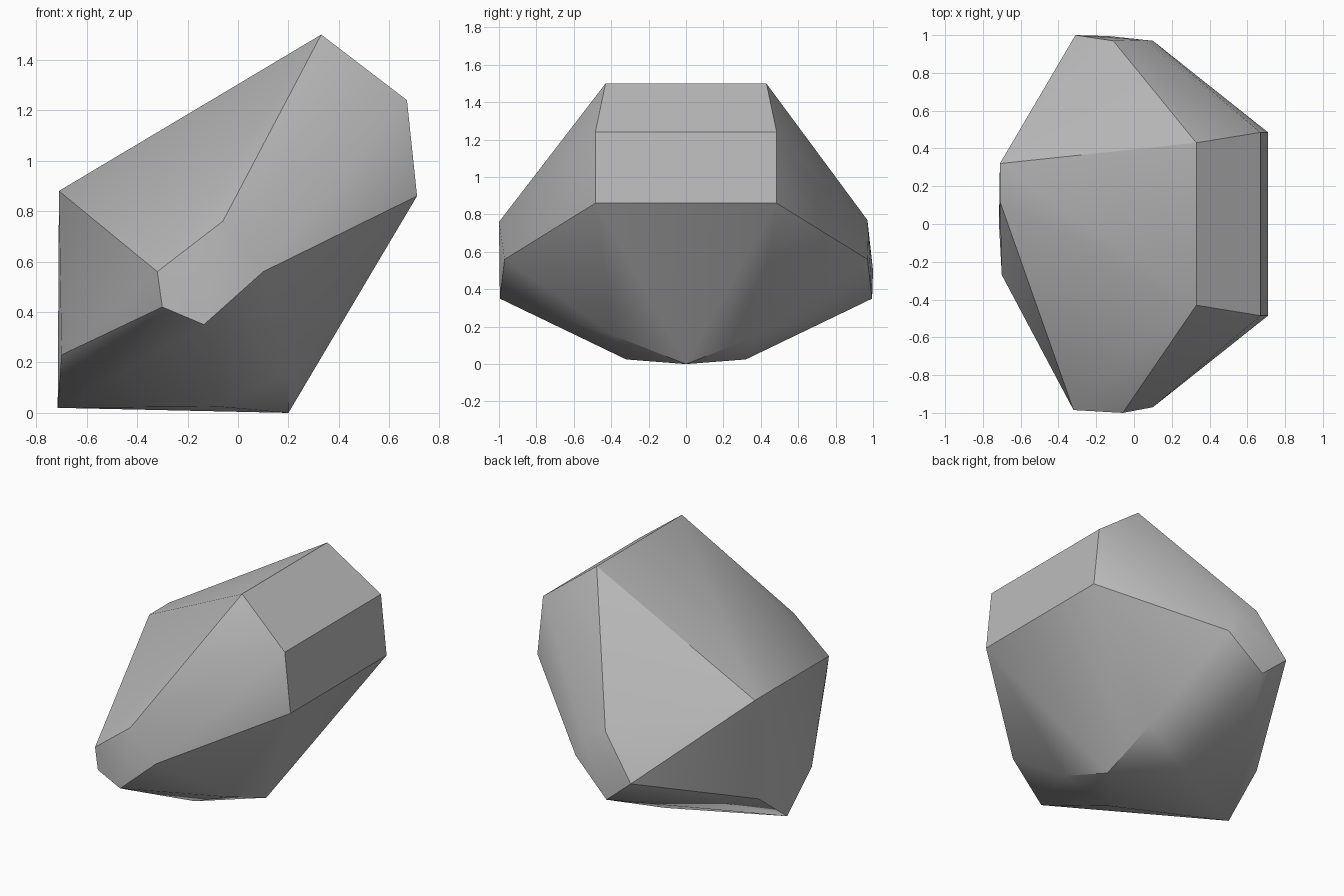
import bpy
import bmesh
import math

default_cube = bpy.data.objects.get("Cube")
if default_cube:
    bpy.data.objects.remove(default_cube, do_unlink=True)


def flat_material(name, colour):
    material = bpy.data.materials.new(name)
    material.use_nodes = True
    material.diffuse_color = colour
    shader = material.node_tree.nodes["Principled BSDF"]
    shader.inputs["Base Color"].default_value = colour
    shader.inputs["Roughness"].default_value = 0.9
    return material


def corner_pair(x, y, z):
    """Matching corners on the front and back halves of the boulder."""
    return [(x, -y, z), (x, y, z)]


# Paired corners: crest, right shoulder, right flank, end facets, underside
crest = corner_pair(0.33, 0.43, 1.5)
shoulder = corner_pair(0.67, 0.485, 1.24)
flank = corner_pair(0.71, 0.485, 0.86)
end_outer = corner_pair(0.1, 0.97, 0.56)
end_lower = corner_pair(-0.135, 0.995, 0.35)
left_lower = corner_pair(-0.7, 0.27, 0.23)
belly = corner_pair(-0.08, 0.32, 0.025)
belly_right = corner_pair(0.2, 0.38, 0.15)

# Single corners: uneven end facets, left brow and the two lowest tips
front_end = [(-0.06, -1, 0.76), (-0.32, -0.985, 0.56), (-0.3, -0.985, 0.42)]
back_end = [(-0.11, 0.97, 0.77), (0.05, 0.975, 0.7), (-0.31, 1, 0.5)]
left_brow = [(-0.71, 0.32, 0.88), (-0.71, 0.12, 0.88)]
low_tips = [(0.2, 0, 0), (-0.715, 0, 0.02)]

corner_groups = [crest, shoulder, flank, end_outer, end_lower, left_lower,
                 belly, belly_right, front_end, back_end, left_brow, low_tips]

# Wrap the corners in a convex faceted shell
shell = bmesh.new()
for group in corner_groups:
    for corner in group:
        shell.verts.new(corner)
hull = bmesh.ops.convex_hull(shell, input=shell.verts)
inside = {item for item in hull["geom_interior"] + hull["geom_unused"]
          if isinstance(item, bmesh.types.BMVert)}
bmesh.ops.delete(shell, geom=list(inside), context="VERTS")

# Merge triangles that lie in one facet
bmesh.ops.dissolve_limit(shell, angle_limit=math.radians(1.5),
                         verts=shell.verts, edges=shell.edges)
bmesh.ops.recalc_face_normals(shell, faces=shell.faces)

mesh = bpy.data.meshes.new("boulder")
shell.to_mesh(mesh)
shell.free()
mesh.materials.append(flat_material("stone grey", (0.5, 0.5, 0.5, 1)))
boulder = bpy.data.objects.new("boulder", mesh)
bpy.context.collection.objects.link(boulder)

# Soft shading across shallow facets, crisp ridges elsewhere
bpy.ops.object.select_all(action="DESELECT")
boulder.select_set(True)
bpy.context.view_layer.objects.active = boulder
bpy.ops.object.shade_smooth_by_angle(angle=math.radians(30))
